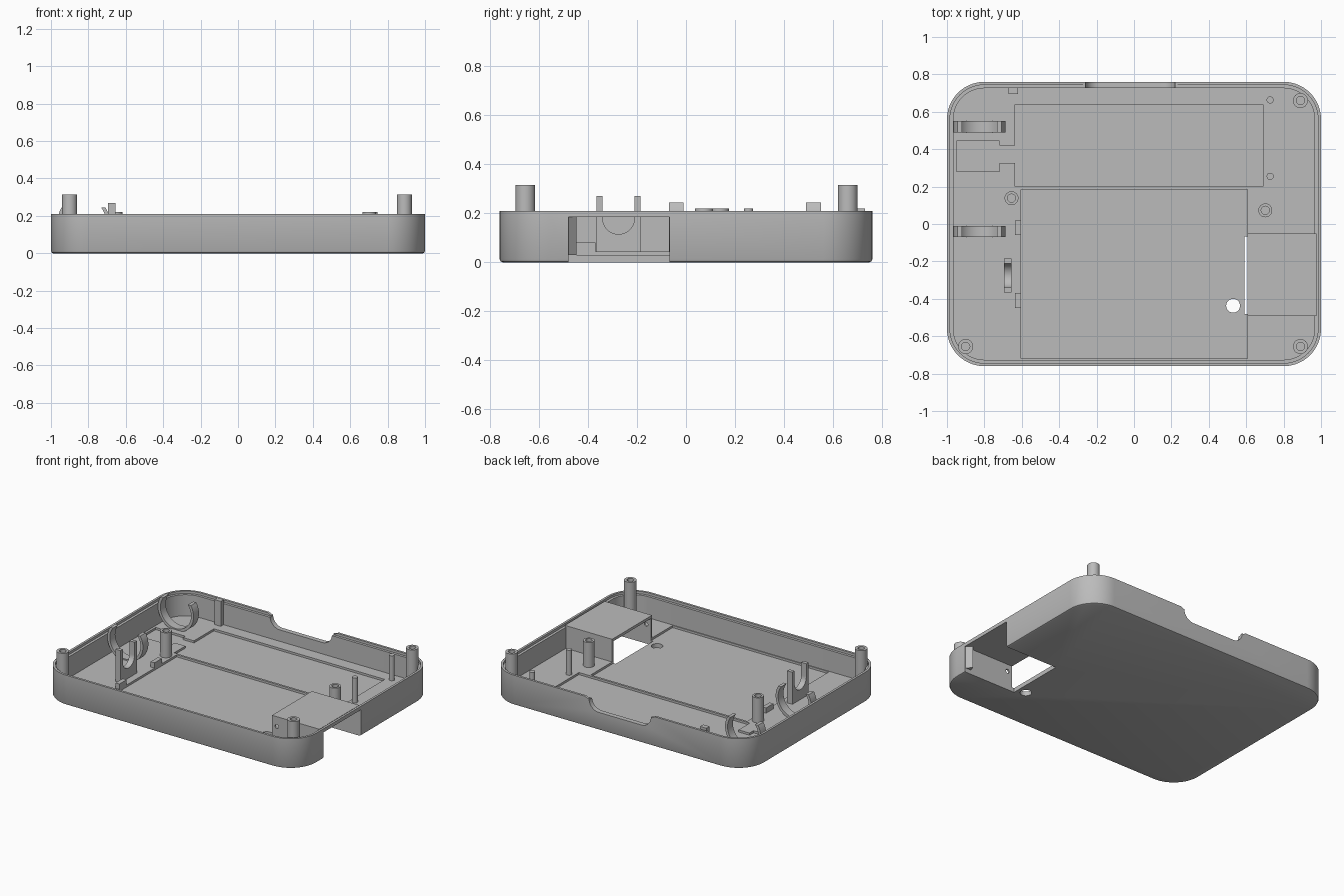
import bpy, bmesh, math
from mathutils import Matrix, Vector

old = bpy.data.objects.get("Cube")
if old:
    bpy.data.objects.remove(old, do_unlink=True)

grey = bpy.data.materials.new("light_grey_plastic")
grey.use_nodes = True
tone = (0.5, 0.5, 0.5, 1)
grey.diffuse_color = tone
for node in grey.node_tree.nodes:
    if node.type == 'BSDF_PRINCIPLED':
        node.inputs["Base Color"].default_value = tone

FLOOR, RECESS, RIM = 0.045, 0.03, 0.21


def finish(bm, name):
    bmesh.ops.recalc_face_normals(bm, faces=bm.faces[:])
    mesh = bpy.data.meshes.new(name)
    bm.to_mesh(mesh)
    bm.free()
    mesh.materials.append(grey)
    ob = bpy.data.objects.new(name, mesh)
    bpy.context.collection.objects.link(ob)
    return ob


def prism(name, outline, axis, lo, hi):
    """Extrude a closed outline: (x, y) along z, (x, z) along y or (y, z) along x."""
    place = {'z': lambda a, b, c: (a, b, c),
             'y': lambda a, b, c: (a, c, b),
             'x': lambda a, b, c: (c, a, b)}[axis]
    bm = bmesh.new()
    ends = [[bm.verts.new(place(a, b, c)) for a, b in outline] for c in (lo, hi)]
    for ring in ends:
        bm.faces.new(ring)
    n = len(outline)
    for i in range(n):
        j = (i + 1) % n
        bm.faces.new((ends[0][i], ends[0][j], ends[1][j], ends[1][i]))
    return finish(bm, name)


def box(name, x0, x1, y0, y1, z0, z1):
    return prism(name, [(x0, y0), (x1, y0), (x1, y1), (x0, y1)], 'z', z0, z1)


def arc(cx, cy, r, start, end, n=24):
    return [(cx + r * math.cos(math.radians(start + (end - start) * i / n)),
             cy + r * math.sin(math.radians(start + (end - start) * i / n)))
            for i in range(n + 1)]


def disc(name, cx, cy, r, axis, lo, hi):
    return prism(name, arc(cx, cy, r, 0, 352.5, 47), axis, lo, hi)


def cut(ob, cutters):
    for c in cutters:
        c.hide_render = True
        mod = ob.modifiers.new("cut", 'BOOLEAN')
        mod.operation, mod.solver, mod.object = 'DIFFERENCE', 'EXACT', c
    bpy.context.view_layer.update()
    deps = bpy.context.evaluated_depsgraph_get()
    mesh = bpy.data.meshes.new_from_object(ob.evaluated_get(deps))
    ob.modifiers.clear()
    ob.data = mesh
    for c in cutters:
        bpy.data.objects.remove(c, do_unlink=True)


def smooth(ob):
    bpy.ops.object.select_all(action='DESELECT')
    ob.select_set(True)
    bpy.context.view_layer.objects.active = ob
    bpy.ops.object.shade_smooth_by_angle(angle=math.radians(30))


# Tray shell: rounded rectangles stacked from the underside, over the rim, to the floor
def rounded(inset):
    r = 0.2 - inset
    pts = []
    for k, (sx, sy) in enumerate([(1, 1), (-1, 1), (-1, -1), (1, -1)]):
        pts += arc(sx * 0.8, sy * 0.56, r, 90 * k, 90 * k + 90, 14)
    return pts


bm = bmesh.new()
section = [(0.012, 0), (0.004, 0.004), (0, 0.012), (0, RIM), (0.016, RIM),
           (0.016, 0.193), (0.034, 0.193), (0.034, FLOOR)]
rings = [[bm.verts.new((x, y, z)) for x, y in rounded(inset)] for inset, z in section]
for lower, upper in zip(rings, rings[1:]):
    for i in range(len(lower)):
        j = (i + 1) % len(lower)
        bm.faces.new((lower[i], lower[j], upper[j], upper[i]))
bm.faces.new(rings[0])
bm.faces.new(rings[-1])
tray = finish(bm, "tray_shell")

# Openings: socket bay, finger notch, drain hole and shallow floor recesses
side_outline = [(-0.95, 0.28), (-0.72, 0.28), (-0.72, 0.325), (-0.635, 0.325),
                (-0.635, 0.2), (0.69, 0.2), (0.69, 0.64), (-0.635, 0.64),
                (-0.635, 0.42), (-0.72, 0.42), (-0.72, 0.445), (-0.95, 0.445)]
notch = ([(-0.29, 0.3), (-0.29, RIM), (-0.27, 0.2)]
         + arc(-0.185, 0.2, 0.075, 180, 270, 10)
         + arc(0.145, 0.2, 0.075, 270, 360, 10)
         + [(0.23, 0.2), (0.25, RIM), (0.25, 0.3)])
cut(tray, [
    box("bay_cutter", 0.592, 1.1, -0.48, -0.067, -0.1, 0.185),
    prism("notch_cutter", notch, 'y', 0.7, 0.9),
    disc("hole_cutter", 0.53, -0.437, 0.037, 'z', -0.1, 0.1),
    prism("upper_recess_cutter", side_outline, 'z', RECESS, 0.1),
    box("lower_recess_cutter", -0.605, 0.608, -0.72, 0.185, RECESS, 0.1),
])
smooth(tray)

# Hood over the socket bay
box("bay_roof", 0.608, 0.975, -0.492, -0.05, 0.185, 0.204)
box("bay_back_wall", 0.608, 0.975, -0.067, -0.05, 0.02, 0.185)
front_wall = box("bay_front_wall", 0.608, 0.975, -0.492, -0.48, 0.02, 0.185)
cut(front_wall, [disc("pin_hole_cutter", 0.645, 0.135, 0.014, 'y', -0.6, -0.4)])
prism("bay_corner_wedge", [(0.995, -0.481), (0.96, -0.447), (0.95, -0.481)],
      'z', 0.03, 0.186)


# Screw bosses and locating pins
def lathe(name, x, y, profile, n=32):
    bm = bmesh.new()
    verts = [bm.verts.new((r, 0, z)) for r, z in profile]
    edges = [bm.edges.new(pair) for pair in zip(verts, verts[1:])]
    bmesh.ops.spin(bm, geom=verts + edges, cent=(0, 0, 0), axis=(0, 0, 1),
                   angle=math.tau, steps=n)
    bmesh.ops.remove_doubles(bm, verts=bm.verts[:], dist=1e-5)
    bmesh.ops.transform(bm, matrix=Matrix.Translation(Vector((x, y, 0))),
                        verts=bm.verts[:])
    smooth(finish(bm, name))


def boss(name, x, y, top, r=0.04, bore=0.022):
    lathe(name, x, y, [(0, 0.02), (r, 0.02), (r, top), (bore, top),
                       (bore, top - 0.12), (0, top - 0.12)])


boss("corner_boss_front_right", -0.9, -0.655, 0.315)
boss("corner_boss_front_left", 0.89, -0.655, 0.315)
boss("corner_boss_back_left", 0.89, 0.66, 0.315)
boss("inner_boss_right", -0.655, 0.138, 0.22, 0.037)
boss("inner_boss_left", 0.702, 0.073, 0.22, 0.037)
for label, y in (("back", 0.663), ("front", 0.255)):
    lathe("locating_pin_" + label, 0.728, y,
          [(0, 0.02), (0.019, 0.02), (0.019, 0.22), (0, 0.22)])

# Round cradles along the right side: open rings with level ends
for label, y in (("back", 0.52), ("front", -0.04)):
    cz, outer, inner, tip = 0.172, 0.138, 0.119, 0.073
    a = math.degrees(math.asin(tip / outer))
    b = math.degrees(math.asin(tip / inner))
    ring = arc(-0.826, cz, outer, 180 - a, 360 + a, 40)
    ring += arc(-0.826, cz, inner, 360 + b, 180 - b, 40)
    smooth(prism("round_cradle_" + label, ring, 'y', y - 0.03, y + 0.03))

# Forked bracket with a U-shaped slot
fork = [(-0.365, 0.02), (-0.185, 0.02), (-0.185, 0.27), (-0.21, 0.27)]
fork += arc(-0.275, 0.18, 0.065, 0, -180) + [(-0.34, 0.27), (-0.365, 0.27)]
smooth(prism("forked_bracket", fork, 'x', -0.695, -0.655))

# Small stops and the rib on the back wall
box("stop_block_front", -0.635, -0.605, -0.45, -0.37, 0.02, 0.082)
box("stop_block_back", -0.635, -0.605, -0.06, 0.02, 0.02, 0.082)
box("back_wall_rib", -0.67, -0.62, 0.695, 0.73, 0.02, 0.22)
